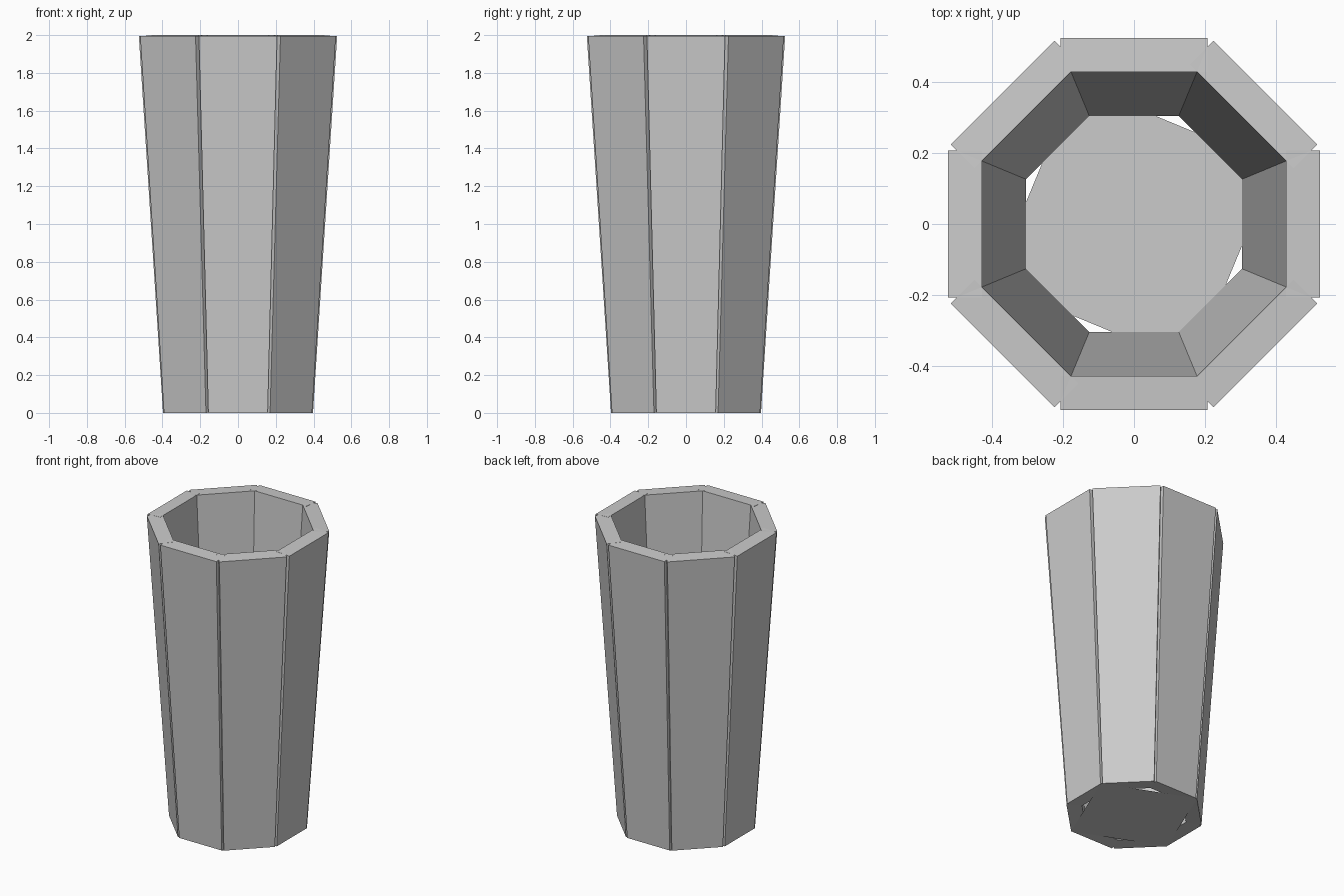
import bpy, bmesh, math
from mathutils import Matrix

if "Cube" in bpy.data.objects:
    bpy.data.objects.remove(bpy.data.objects["Cube"])

SIDES = 8
# (radial distance, height, half width) of the stave's end edges
OUT_LOW, OUT_HIGH = (0.397, 0.0, 0.157), (0.525, 1.994, 0.207)
IN_LOW, IN_HIGH = (0.305, 0.006, 0.157), (0.43, 2.0, 0.207)


def add_object(name, bm):
    bmesh.ops.recalc_face_normals(bm, faces=bm.faces)
    mesh = bpy.data.meshes.new(name)
    bm.to_mesh(mesh)
    bm.free()
    obj = bpy.data.objects.new(name, mesh)
    bpy.context.collection.objects.link(obj)
    return obj


def stave(name, angle):
    # slanted tapered board: the side profile is joined across its width
    bm = bmesh.new()
    turn = Matrix.Rotation(angle, 4, 'Z')
    ends = []
    for s in (-1, 1):
        ends.append([bm.verts.new((r, s * w, z))
                     for r, z, w in (OUT_LOW, OUT_HIGH, IN_HIGH, IN_LOW)])
        bm.faces.new(ends[-1])
    a, b = ends
    for i in range(4):
        j = (i + 1) % 4
        bm.faces.new((a[i], a[j], b[j], b[i]))
    bm.transform(turn)
    return add_object(name, bm)


# Ring of eight overlapping boards
for k in range(SIDES):
    stave(f"wall_board_{k + 1}", k * math.tau / SIDES)

# Square base sheet, turned so its corners reach the seams
bm = bmesh.new()
bmesh.ops.create_circle(bm, cap_ends=True, segments=4, radius=0.432,
                        matrix=Matrix.Rotation(math.radians(22.5), 4, 'Z'))
add_object("base_plate", bm)
